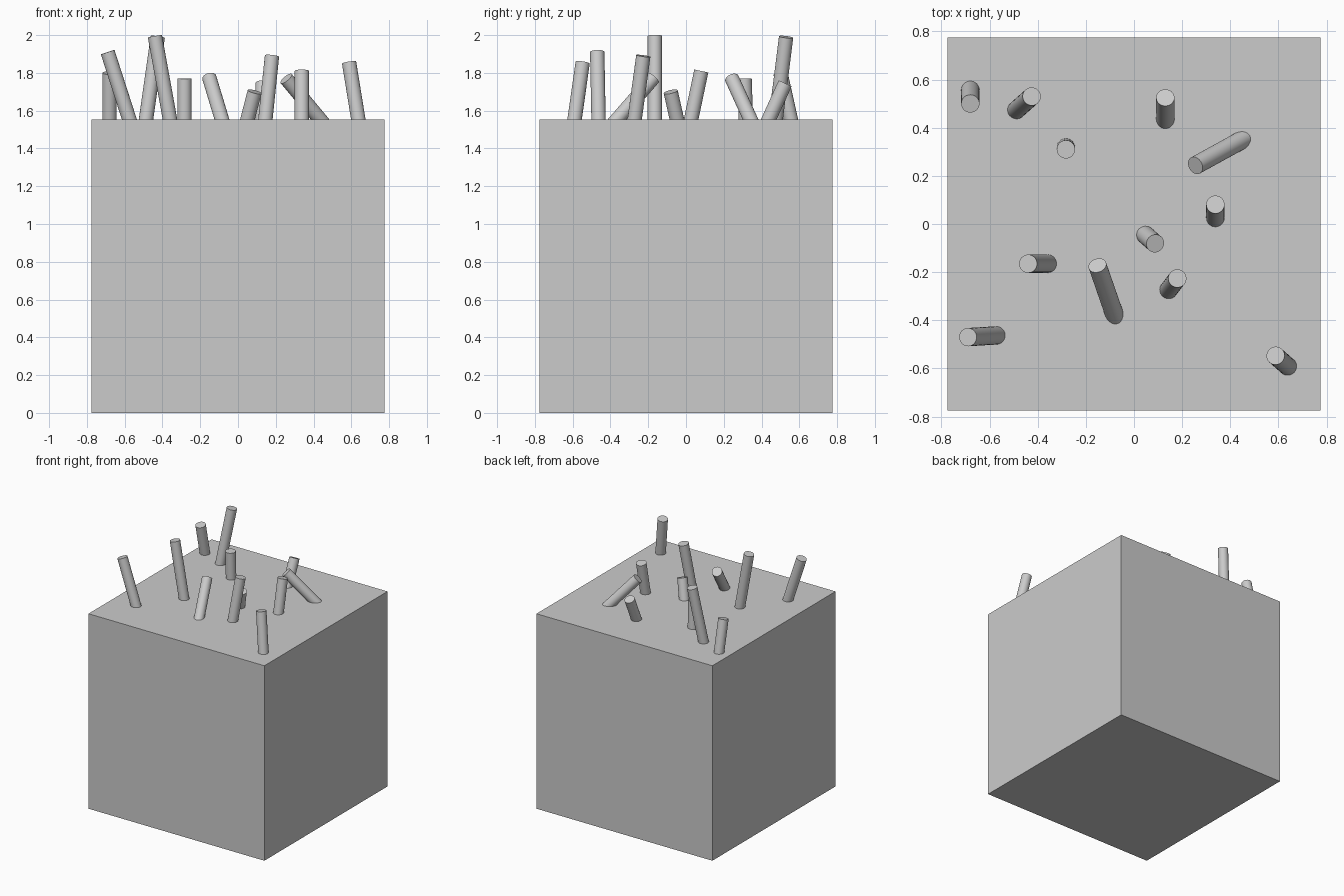
import bpy
from mathutils import Vector

SIZE, H, R = 1.55, 1.553, 0.038

# Solid block
bpy.ops.mesh.primitive_cube_add(size=1, location=(0, 0, H / 2))
block = bpy.context.object
block.name = "block"
block.scale = (SIZE, SIZE, H)


def stick(i, bx, by, tx, ty, tz):
    """Tilted round stick from the block's top face to its tip."""
    base, tip = Vector((bx, by, H)), Vector((tx, ty, tz))
    axis = (tip - base).normalized()
    base -= axis * 0.04  # sink the foot into the block
    bpy.ops.mesh.primitive_cylinder_add(
        vertices=32, radius=R, depth=(tip - base).length,
        location=(base + tip) / 2,
        rotation=axis.to_track_quat('Z', 'Y').to_euler())
    bpy.context.object.name = f"stick_{i}"
    bpy.ops.object.shade_smooth_by_angle()


# Sticks: foot x, y and tip x, y, z
sticks = [
    (-0.68, 0.555, -0.68, 0.50, 1.80),
    (-0.487, 0.475, -0.425, 0.53, 1.99),
    (-0.283, 0.317, -0.283, 0.31, 1.77),
    (0.13, 0.438, 0.13, 0.525, 1.745),
    (0.435, 0.342, 0.255, 0.243, 1.77),
    (0.338, 0.027, 0.338, 0.081, 1.81),
    (0.05, -0.048, 0.088, -0.081, 1.70),
    (-0.36, -0.165, -0.44, -0.165, 1.995),
    (-0.085, -0.365, -0.152, -0.172, 1.775),
    (0.145, -0.272, 0.18, -0.226, 1.89),
    (-0.575, -0.463, -0.69, -0.47, 1.91),
    (0.637, -0.59, 0.588, -0.547, 1.855),
]
for i, s in enumerate(sticks, 1):
    stick(i, *s)
